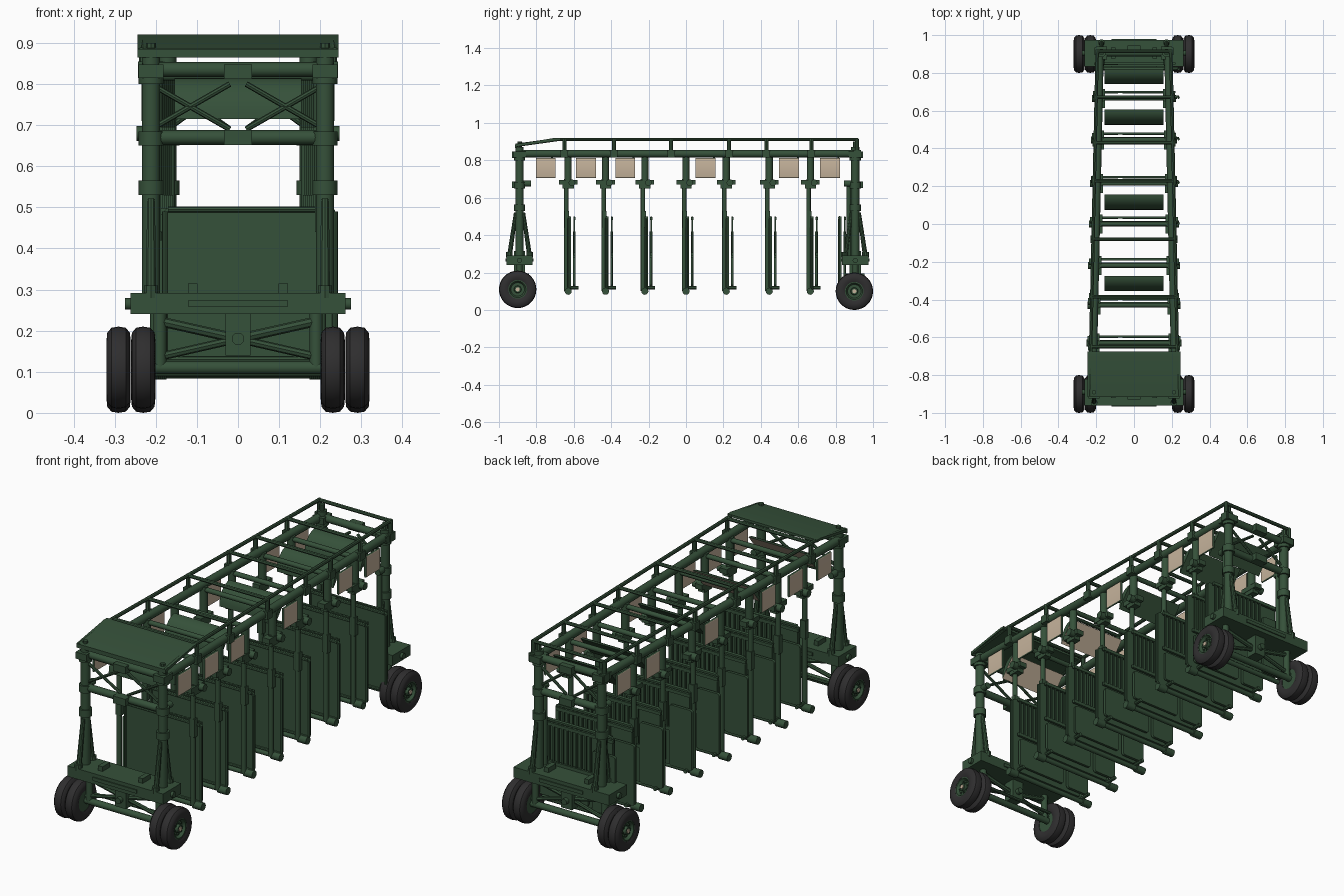
import bpy, bmesh, math
from mathutils import Vector, Matrix

cube = bpy.data.objects.get("Cube")
if cube:
    bpy.data.objects.remove(cube, do_unlink=True)


def material(name, color):
    m = bpy.data.materials.new(name)
    m.use_nodes = True
    m.diffuse_color = color
    m.node_tree.nodes["Principled BSDF"].inputs["Base Color"].default_value = color
    return m


GREEN = material("dark green paint", (0.036, 0.082, 0.042, 1))
RUBBER = material("black rubber", (0.028, 0.027, 0.028, 1))
TAN = material("tan board", (0.56, 0.45, 0.33, 1))


class Part:
    """Collects simple solids into one named object."""

    def __init__(self, name, *mats):
        self.name, self.mats, self.bm = name, mats or (GREEN,), bmesh.new()

    def box(self, x0, x1, y0, y1, z0, z1, round_y=0):
        mid = Vector((x0 + x1, y0 + y1, z0 + z1)) / 2
        mat = Matrix.Translation(mid) @ Matrix.Diagonal((x1 - x0, y1 - y0, z1 - z0, 1))
        vs = bmesh.ops.create_cube(self.bm, size=1, matrix=mat)["verts"]
        if round_y:
            edges = {e for v in vs for e in v.link_edges
                     if abs((e.verts[0].co - e.verts[1].co).normalized().y) > 0.9}
            bmesh.ops.bevel(self.bm, geom=list(edges), offset=round_y, segments=3,
                            affect='EDGES', profile=0.5)

    def tube(self, a, b, r, sides=12, r2=None):
        a, b = Vector(a), Vector(b)
        d = b - a
        mat = Matrix.Translation((a + b) / 2) @ d.to_track_quat('Z', 'Y').to_matrix().to_4x4()
        bmesh.ops.create_cone(self.bm, cap_ends=True, segments=sides, radius1=r,
                              radius2=r if r2 is None else r2, depth=d.length, matrix=mat)

    def prism(self, pts, x0, x1):
        """Extrude a (y, z) outline along x."""
        face = self.bm.faces.new([self.bm.verts.new((x0, y, z)) for y, z in pts])
        new = bmesh.ops.extrude_face_region(self.bm, geom=[face])["geom"]
        for v in new:
            if isinstance(v, bmesh.types.BMVert):
                v.co.x = x1

    def lathe(self, pts, center, side):
        """Spin an (x, radius) outline around an x axis."""
        c = Vector(center)
        vs = [self.bm.verts.new(c + Vector((side * x, 0, r))) for x, r in pts]
        es = [self.bm.edges.new(p) for p in zip(vs, vs[1:])]
        bmesh.ops.spin(self.bm, geom=vs + es, cent=c, axis=(1, 0, 0),
                       angle=math.tau, steps=32, use_duplicate=False)

    def finish(self, rule=None):
        bmesh.ops.remove_doubles(self.bm, verts=self.bm.verts, dist=1e-5)
        bmesh.ops.recalc_face_normals(self.bm, faces=self.bm.faces)
        if rule:
            for f in self.bm.faces:
                f.material_index = rule(f)
        me = bpy.data.meshes.new(self.name)
        self.bm.to_mesh(me)
        self.bm.free()
        ob = bpy.data.objects.new(self.name, me)
        bpy.context.collection.objects.link(ob)
        for m in self.mats:
            me.materials.append(m)
        bpy.ops.object.select_all(action='DESELECT')
        ob.select_set(True)
        bpy.context.view_layer.objects.active = ob
        bpy.ops.object.shade_smooth_by_angle(angle=math.radians(35))


def half_width(y):
    return 0.2 - 0.022 * y


SIDES = (-1, 1)
STALLS = (-0.63, -0.43, -0.22, 0.0, 0.215, 0.445, 0.665)

# Main side beams and upper hand rails
beams, rails = Part("side_beams"), Part("upper_rails")
for s in SIDES:
    beams.tube((s * half_width(-0.9), -0.9, 0.835), (s * half_width(0.9), 0.9, 0.835), 0.02)
    path = [(s * (half_width(y) + 0.015), y, z)
            for y, z in ((-0.91, 0.88), (-0.69, 0.911), (0.92, 0.911))]
    for a, b in zip(path, path[1:]):
        rails.tube(a, b, 0.009, 8)
for y in (-0.65, -0.385, -0.08, 0.23, 0.43, 0.67, 0.915):
    w = half_width(y) + 0.015
    rails.tube((-w, y, 0.91), (w, y, 0.91), 0.009, 8)
    for s in SIDES:
        rails.tube((s * w, y, 0.82), (s * w, y, 0.915), 0.011, 8)
        rails.box(s * w - 0.014, s * w + 0.014, y - 0.02, y + 0.02, 0.815, 0.855)
beams.finish()
rails.finish()

# Sloping roof over the front end
roof = Part("front_roof")
roof.prism([(-0.915, 0.865), (-0.915, 0.885), (-0.7, 0.92), (-0.675, 0.92),
            (-0.675, 0.908), (-0.7, 0.908), (-0.905, 0.873), (-0.905, 0.865)], -0.245, 0.245)
roof.finish()

# End frames: columns, cross beams, braces, wheel beam
for name, y, d, zc in (("front", -0.89, -1, 0.11), ("rear", 0.905, 1, 0.1)):
    w = half_width(y) - 0.008
    f = Part(name + "_end_frame")
    for s in SIDES:
        x = s * w
        f.tube((x, y, 0.24), (x, y, 0.87), 0.022, 16)
        for z in (0.53, 0.65, 0.8):
            f.tube((x, y, z), (x, y, z + 0.035), 0.03, 16)
        f.box(x - 0.03, x + 0.03, y - 0.035, y + 0.035, 0.815, 0.848)
        f.tube((x, y, 0.86), (x, y, 0.9), 0.012, 8)
        for k in SIDES:
            f.tube((x, y + k * 0.055, 0.28), (x, y + k * 0.02, 0.52), 0.013, 10, 0.01)
            f.tube((x, y + k * 0.055, 0.28), (x, y + k * 0.055, 0.31), 0.018, 10)
        f.tube((x, y - d * 0.06, 0.675), (x, y, 0.675), 0.016)
        f.tube((x, y, 0.69), (s * 0.02, y, 0.8), 0.007, 8)
        f.tube((x, y, 0.8), (s * 0.02, y, 0.69), 0.007, 8)
        f.tube((s * 0.24, y, 0.265), (s * 0.275, y, 0.265), 0.014)
        # Steering links below the wheel beam
        f.tube((0, y, 0.18), (s * 0.2, y, 0.225), 0.012, 8)
        f.tube((0, y, 0.18), (s * 0.22, y, zc + 0.02), 0.01, 8)
        f.tube((s * 0.19, y, zc), (s * 0.19, y, 0.25), 0.016)
        f.box(s * 0.11 - 0.012, s * 0.11 + 0.012, y - 0.03, y + 0.03, 0.29, 0.315)
    f.tube((-w, y, 0.835), (w, y, 0.835), 0.018)
    f.tube((-w, y, 0.67), (w, y, 0.67), 0.018)
    for z in (0.67, 0.83):
        f.box(-0.034, 0.034, y + d * 0.02 - 0.02, y + d * 0.02 + 0.02, z - 0.018, z + 0.018)
    f.box(-0.262, 0.262, y - 0.07, y + 0.07, 0.24, 0.292)
    f.box(-0.12, 0.12, y - 0.075, y + 0.075, 0.258, 0.275)
    f.box(-0.03, 0.03, y - 0.03, y + 0.03, 0.14, 0.24)
    f.tube((0, y - 0.05, 0.18), (0, y + 0.05, 0.18), 0.015)
    f.tube((-0.25, y, zc), (0.25, y, zc), 0.016)
    f.tube((-0.19, y - d * 0.04, zc + 0.02), (0.19, y - d * 0.04, zc + 0.02), 0.008, 8)
    f.finish()

    # Twin wheels
    tyre, rim = Part(name + "_tyres", RUBBER), Part(name + "_rims")
    hub = Part(name + "_hub_caps", TAN)
    yw = d * 0.9
    for s in SIDES:
        for x in (0.201, 0.261):
            c = (s * x, yw, zc)
            tyre.lathe([(0.006, 0.05), (0, 0.065), (0.002, 0.085), (0.012, 0.097), (0.03, 0.1),
                        (0.047, 0.097), (0.057, 0.085), (0.059, 0.065), (0.053, 0.05),
                        (0.006, 0.05)], c, s)
            rim.lathe([(0.008, 0), (0.008, 0.053), (0.052, 0.053), (0.052, 0.044),
                       (0.038, 0.036), (0.038, 0.02), (0.052, 0.018), (0.052, 0)], c, s)
        hub.tube((s * 0.312, yw, zc), (s * 0.317, yw, zc), 0.011)
        for k in range(8):
            a = k * math.tau / 8
            p = Vector((s * 0.298, yw + 0.028 * math.cos(a), zc + 0.028 * math.sin(a)))
            rim.tube(p, p + Vector((s * 0.008, 0, 0)), 0.004, 6)
    for p in (tyre, rim, hub):
        p.finish()


def partition(part, y):
    """Padded panel with rim, rear slats and a low rear board."""
    part.box(-0.18, 0.238, y, y + 0.012, 0.11, 0.5, 0.015)
    for z in (0.115, 0.495):
        part.tube((-0.17, y, z), (0.228, y, z), 0.007, 8)
    for x in (-0.178, 0.236):
        part.tube((x, y, 0.12), (x, y, 0.49), 0.007, 8)
    for i in range(12):
        x = -0.07 + i * 0.025
        part.box(x - 0.004, x + 0.004, y + 0.025, y + 0.033, 0.3, 0.5)
    for z in (0.3, 0.49):
        part.box(-0.2, 0.22, y + 0.024, y + 0.036, z - 0.008, z + 0.008)
    part.box(-0.21, -0.085, y + 0.022, y + 0.036, 0.12, 0.42, 0.012)
    part.box(-0.06, 0.21, y + 0.022, y + 0.034, 0.13, 0.28, 0.012)


# Stall dividers with posts, brackets and foot bars
for i, y in enumerate(STALLS, 1):
    st = Part(f"stall_divider_{i}")
    w = half_width(y) - 0.012
    for s in SIDES:
        x = s * w
        st.tube((x, y - 0.01, 0.1), (x, y - 0.01, 0.7), 0.012)
        st.tube((x, y, 0.66), (x, y, 0.835), 0.019)
        st.box(x - 0.02, x + 0.02, y - 0.05, y + 0.05, 0.67, 0.695)
        st.box(x - 0.018, x + 0.018, y - 0.03, y + 0.03, 0.65, 0.672)
        st.tube((x, y + 0.02, 0.68), (x + s * 0.045, y + 0.02, 0.68), 0.018)
        st.tube((x, y, 0.1), (x + s * 0.05, y, 0.1), 0.019)
        st.tube((x, y, 0.118), (x, y + 0.055, 0.118), 0.009, 8)
        st.box(x - 0.015, x + 0.015, y - 0.02, y + 0.005, 0.44, 0.53)
    st.tube((-w - 0.03, y, 0.1), (w + 0.03, y, 0.1), 0.012)
    st.tube((-w, y, 0.82), (w, y, 0.82), 0.012)
    partition(st, y + 0.004)
    st.finish()

# Rear end divider
end = Part("rear_divider")
partition(end, 0.82)
for s in SIDES:
    end.tube((s * 0.165, 0.87, 0.25), (s * 0.165, 0.87, 0.68), 0.012)
end.tube((-0.2, 0.83, 0.11), (0.2, 0.83, 0.11), 0.012)
end.finish()

# Side sign plates: tan outer faces on green backs
signs = Part("side_signs", GREEN, TAN)
for y in (-0.75, -0.535, -0.325, 0.105, 0.55, 0.77):
    for s in SIDES:
        x = s * (half_width(y) + 0.012)
        signs.box(x - 0.006, x + 0.006, y - 0.053, y + 0.053, 0.705, 0.812, 0.006)
signs.finish(lambda f: int(abs(f.normal.x) > 0.8))

# Bulged cross boards, the two foremost tan on the back
boards = Part("cross_boards", GREEN, TAN)
for y in (-0.75, -0.315, 0.115, 0.565, 0.78):
    arc = [(y + 0.04 - 0.08 * math.cos(a), 0.715 + 0.1 * math.sin(a))
           for a in (k * math.pi / 16 for k in range(9))]
    boards.prism(arc, -0.155, 0.155)
boards.finish(lambda f: int(f.normal.y > 0.5 and f.calc_center_median().y < -0.2))
